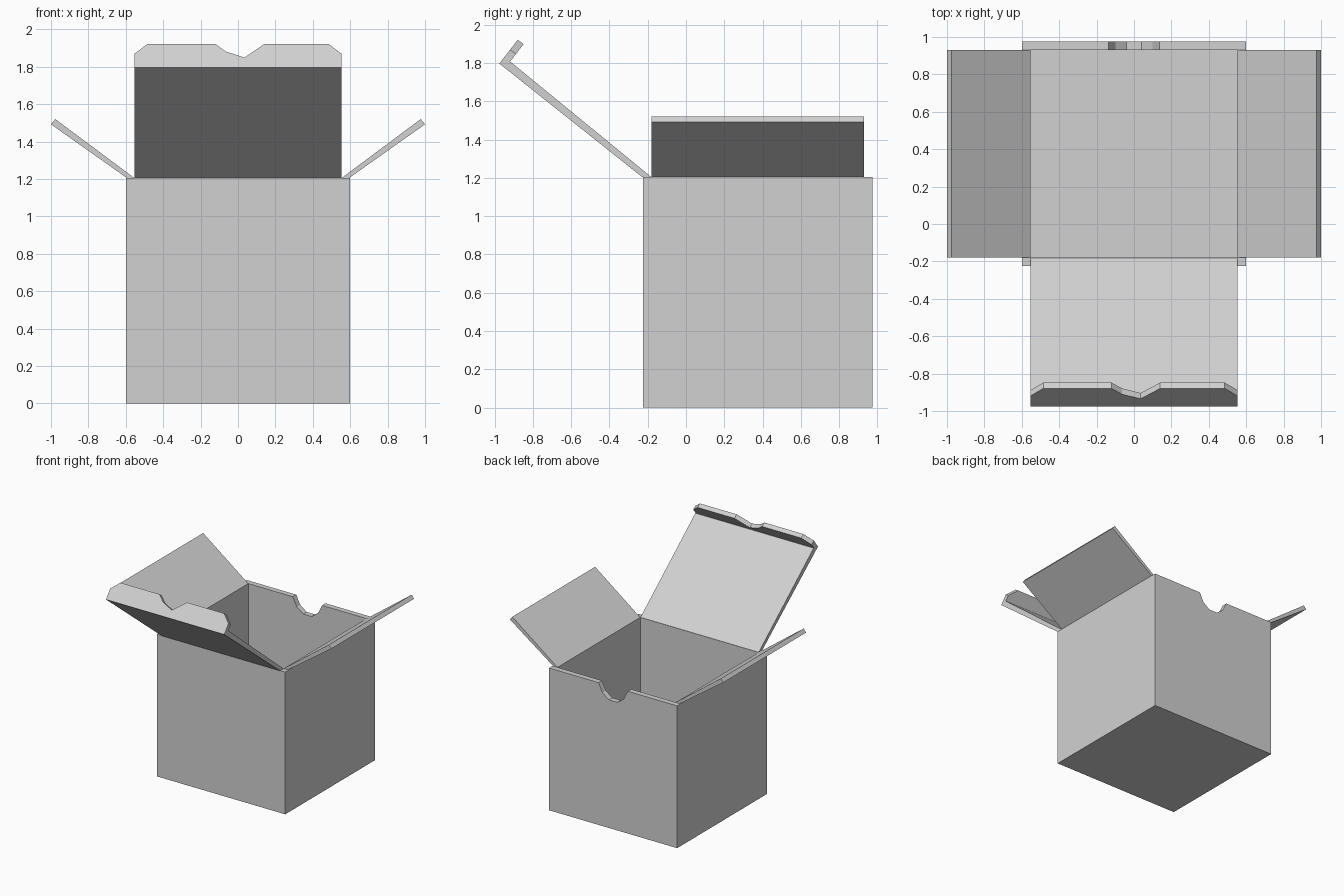
import bpy, bmesh
from mathutils import Vector

if "Cube" in bpy.data.objects:
    bpy.data.objects.remove(bpy.data.objects["Cube"], do_unlink=True)

HALF, WALL, HEIGHT, MID_Y = 0.6, 0.046, 1.205, 0.375
INNER = HALF - WALL

# Single cardboard colour
card = bpy.data.materials.new("light_grey_card")
card.use_nodes = True
card.diffuse_color = (0.64, 0.64, 0.64, 1)
card.node_tree.nodes["Principled BSDF"].inputs["Base Color"].default_value = card.diffuse_color


def make_object(name, bm):
    bmesh.ops.recalc_face_normals(bm, faces=bm.faces)
    mesh = bpy.data.meshes.new(name)
    bm.to_mesh(mesh)
    bm.free()
    mesh.materials.append(card)
    obj = bpy.data.objects.new(name, mesh)
    bpy.context.collection.objects.link(obj)
    return obj


def prism(name, outline, origin, u, v, depth):
    """Extrude a 2D outline, laid out on axes u and v, along depth."""
    origin, u, v, depth = map(Vector, (origin, u, v, depth))
    bm = bmesh.new()
    base = bm.faces.new([bm.verts.new(origin + u * a + v * b) for a, b in outline])
    extruded = bmesh.ops.extrude_face_region(bm, geom=[base], use_keep_orig=True)
    for item in extruded["geom"]:
        if isinstance(item, bmesh.types.BMVert):
            item.co += depth
    return make_object(name, bm)


# Box body: open cube thickened inwards
bm = bmesh.new()
bmesh.ops.create_cube(bm, size=1)
for vert in bm.verts:
    vert.co = (vert.co.x * 2 * HALF, vert.co.y * 2 * HALF + MID_Y, (vert.co.z + 0.5) * HEIGHT)
bm.normal_update()
bmesh.ops.delete(bm, geom=[f for f in bm.faces if f.normal.z > 0.9], context="FACES_ONLY")
body = make_object("box_body", bm)
shell = body.modifiers.new("card_thickness", "SOLIDIFY")
shell.thickness = WALL
shell.offset = -1
shell.use_even_offset = True

# Thumb notch cut in the back wall
notch = [(-0.137, 0), (-0.1, -0.075), (-0.04, -0.12), (0.04, -0.12),
         (0.1, -0.075), (0.137, 0), (0.137, 0.1), (-0.137, 0.1)]
cutter = prism("notch_cutter", notch, (0, MID_Y + HALF - 0.15, HEIGHT),
               (1, 0, 0), (0, 0, 1), (0, 0.3, 0))
cutter.hide_render = True
cut = body.modifiers.new("thumb_notch", "BOOLEAN")
cut.operation = "DIFFERENCE"
cut.solver = "EXACT"
cut.object = cutter
bpy.context.view_layer.objects.active = body
for modifier in list(body.modifiers):
    bpy.ops.object.modifier_apply(modifier=modifier.name)
bpy.data.objects.remove(cutter, do_unlink=True)

# Side flaps, opened outwards
flap = [(INNER, HEIGHT), (0.594, HEIGHT), (1.0, 1.492), (0.977, 1.52)]
for side, name in ((1, "left_flap"), (-1, "right_flap")):
    prism(name, flap, (0, MID_Y - INNER, 0), (side, 0, 0), (0, 0, 1), (0, 2 * INNER, 0))

# Lid panel, hinged on the front wall
lid = [(-0.182, HEIGHT), (-0.23, HEIGHT), (-0.975, 1.797), (-0.916, 1.806)]
prism("lid_panel", lid, (-INNER, 0, 0), (0, 1, 0), (0, 0, 1), (2 * INNER, 0, 0))

# Tuck flap on the lid edge, with clipped corners and a finger notch
tuck = [(-INNER, 0), (INNER, 0), (INNER, 0.58), (0.485, 1), (0.14, 1), (0.035, 0.42),
        (-0.065, 0.68), (-0.12, 1), (-0.485, 1), (-INNER, 0.58)]
prism("tuck_flap", tuck, (0, -0.975, 1.797), (1, 0, 0), (0, 0.096, 0.124), (0, 0.031, -0.022))
